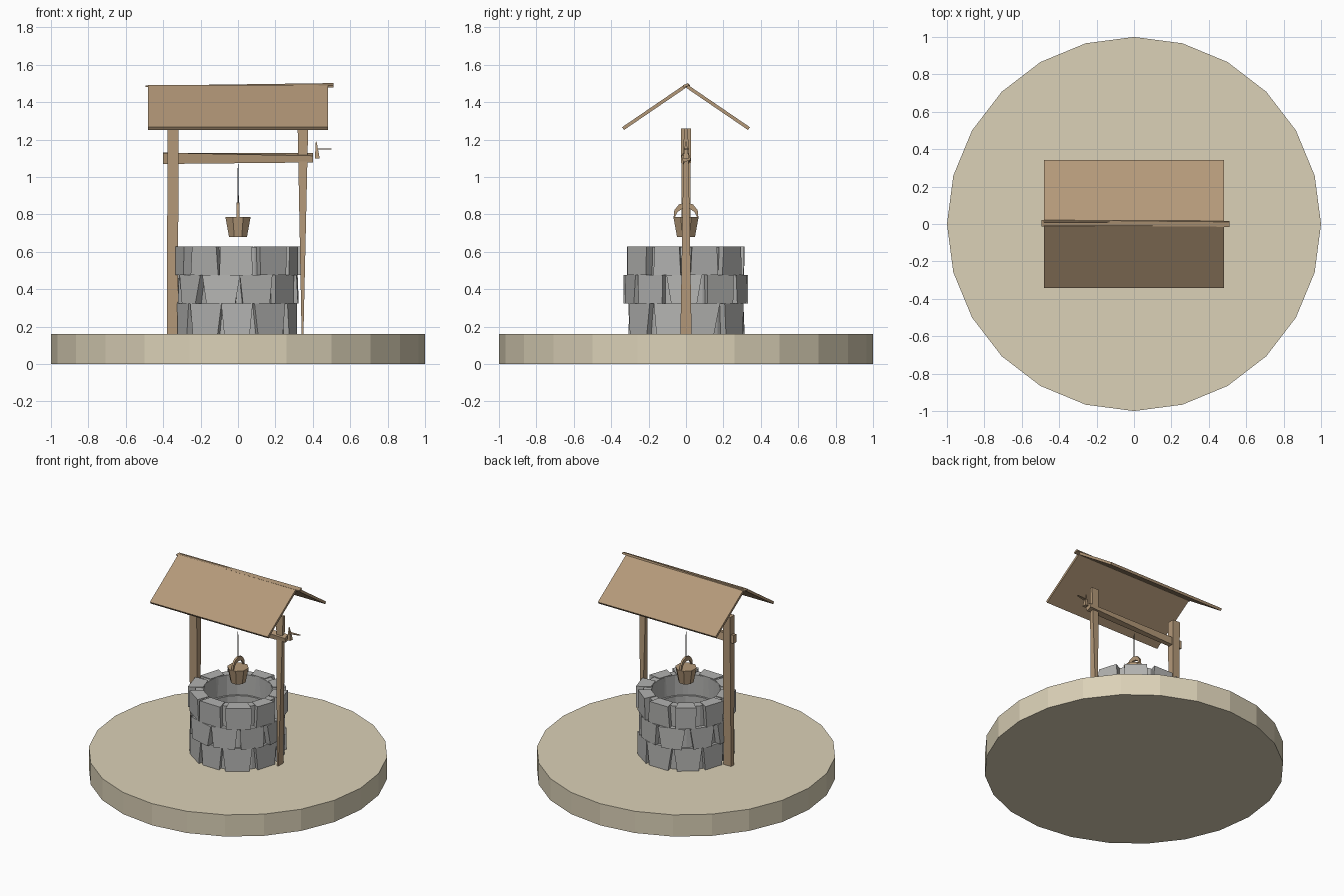
import bpy, bmesh, math, random
from mathutils import Vector

random.seed(4)
cube = bpy.data.objects.get("Cube")
if cube:
    bpy.data.objects.remove(cube, do_unlink=True)


def material(name, rgb):
    lin = [((c / 255 + 0.055) / 1.055) ** 2.4 for c in rgb]
    m = bpy.data.materials.new(name)
    m.use_nodes = True
    m.diffuse_color = (*lin, 1)
    m.node_tree.nodes["Principled BSDF"].inputs["Base Color"].default_value = (*lin, 1)
    return m


SAND = material("sand", (219, 209, 183))
STONE = material("grey stone", (178, 178, 176))
WOOD = material("brown wood", (180, 153, 121))
ROPE = material("dark rope", (95, 90, 85))


def finish(bm, name, mat):
    bmesh.ops.recalc_face_normals(bm, faces=bm.faces)
    mesh = bpy.data.meshes.new(name)
    bm.to_mesh(mesh)
    bm.free()
    mesh.materials.append(mat)
    ob = bpy.data.objects.new(name, mesh)
    bpy.context.collection.objects.link(ob)
    return ob


def add_loft(bm, rings, closed=False):
    """Skin a list of equal-length rings; cap the ends, or join them if closed."""
    vs = [[bm.verts.new(p) for p in r] for r in rings]
    pairs = list(zip(vs, vs[1:]))
    if closed:
        pairs.append((vs[-1], vs[0]))
    for a, b in pairs:
        n = len(a)
        for i in range(n):
            j = (i + 1) % n
            bm.faces.new((a[i], a[j], b[j], b[i]))
    if not closed:
        bm.faces.new(vs[0])
        bm.faces.new(vs[-1])


def loft(name, rings, mat, closed=False):
    bm = bmesh.new()
    add_loft(bm, rings, closed)
    return finish(bm, name, mat)


def circle(r, z, n, turn=0.0):
    return [(r * math.cos(turn + math.tau * i / n), r * math.sin(turn + math.tau * i / n), z)
            for i in range(n)]


def rect(center, u, v, w, h, roll=0.0):
    """Rectangle spanned by axes u and v, rolled within its plane."""
    u, v = Vector(u), Vector(v)
    c, s = math.cos(roll), math.sin(roll)
    a, b = (u * c + v * s) * w / 2, (v * c - u * s) * h / 2
    o = Vector(center)
    return [o - a - b, o + a - b, o + a + b, o - a + b]


X, Y, Z = (1, 0, 0), (0, 1, 0), (0, 0, 1)
GROUND, RIM = 0.16, 0.63

# Round ground slab
loft("ground_slab", [circle(1, 0, 24), circle(1, GROUND, 24)], SAND)

# Well lining: a tube that steps in slightly below the top course
loft("well_lining", [circle(0.285, GROUND, 20), circle(0.285, RIM - 0.005, 20),
                     circle(0.23, RIM - 0.005, 20), circle(0.23, 0.475, 20),
                     circle(0.215, 0.475, 20), circle(0.215, GROUND, 20)], STONE, closed=True)


# Three staggered courses of stones, the lower ones narrowing downward
def stone_course(name, z0, z1, radius, turn, half_low, half_high):
    bm = bmesh.new()
    for i in range(10):
        mid = math.radians(turn + 36 * i + random.uniform(-2, 2))
        r = radius + random.uniform(-0.008, 0.008)
        rings = []
        for z, half in ((z0, half_low), (z1, half_high)):
            h = math.radians(half + random.uniform(-2, 2))
            rings.append([(q * math.cos(a), q * math.sin(a), z)
                          for q, a in ((0.235, mid - h), (r, mid - h), (r, mid + h), (0.235, mid + h))])
        add_loft(bm, rings)
    finish(bm, name, STONE)


stone_course("lower_stones", GROUND, 0.325, 0.32, -90, 13, 17)
stone_course("middle_stones", 0.325, 0.475, 0.328, -72, 13, 16.5)
stone_course("upper_stones", 0.475, RIM, 0.328, -90, 14, 14)

# Posts, with uneven hewn sections
loft("right_post", [rect((-0.35, 0, GROUND), X, Y, 0.06, 0.035),
                    rect((-0.348, 0, 1.26), X, Y, 0.058, 0.054)], WOOD)
loft("left_post", [rect((0.345, 0, GROUND), X, Y, 0.01, 0.06),
                   rect((0.347, 0, 1.26), X, Y, 0.056, 0.022)], WOOD)

# Winding axle, slightly twisted
loft("axle", [rect((-0.4, 0, 1.1), Y, Z, 0.03, 0.06),
              rect((0.4, 0, 1.103), Y, Z, 0.042, 0.038, 0.35)], WOOD)

# Crank arm and handle
loft("crank_arm", [rect((0.424, 0, 1.1), X, Y, 0.026, 0.03),
                   rect((0.418, 0, 1.19), X, Y, 0.004, 0.006)], WOOD)
loft("crank_handle", [rect((0.424, 0, 1.15), Y, Z, 0.024, 0.006),
                      rect((0.5, 0.01, 1.15), Y, Z, 0.01, 0.004)], WOOD)

# Roof panels, mirrored about the ridge
for side, label in ((-1, "front"), (1, "back")):
    slope = Vector((0, side * 0.33, -0.225)).normalized()
    normal = Vector((0, side * 0.225, 0.33)).normalized()
    center = (0, side * 0.171, 1.372)
    loft(label + "_roof_panel", [rect(Vector(center) + Vector((x, 0, 0)), slope, normal, 0.4, 0.018)
                                 for x in (-0.48, 0.48)], WOOD)

# Ridge board, twisted along its length
loft("ridge_board", [rect((-0.495, 0.004, 1.485), Y, Z, 0.036, 0.008),
                     rect((0.51, 0, 1.49), Y, Z, 0.03, 0.014, 0.4)], WOOD)

# Bucket, its arched handle and the rope
loft("bucket", [circle(0.052, 0.68, 8, math.pi / 8), circle(0.073, 0.787, 8, math.pi / 8)], WOOD)

arch = []
for i in range(7):
    a = math.pi * i / 6
    thick = 0.008 + 0.024 * math.sin(a)
    radial = (0, math.cos(a), math.sin(a))
    arch.append(rect((0, 0.062 * math.cos(a), 0.787 + 0.062 * math.sin(a)), X, radial, 0.014, thick))
loft("bucket_handle", arch, WOOD)

loft("rope", [circle(0.005, 0.84, 5), circle(0.001, 1.09, 5)], ROPE)
